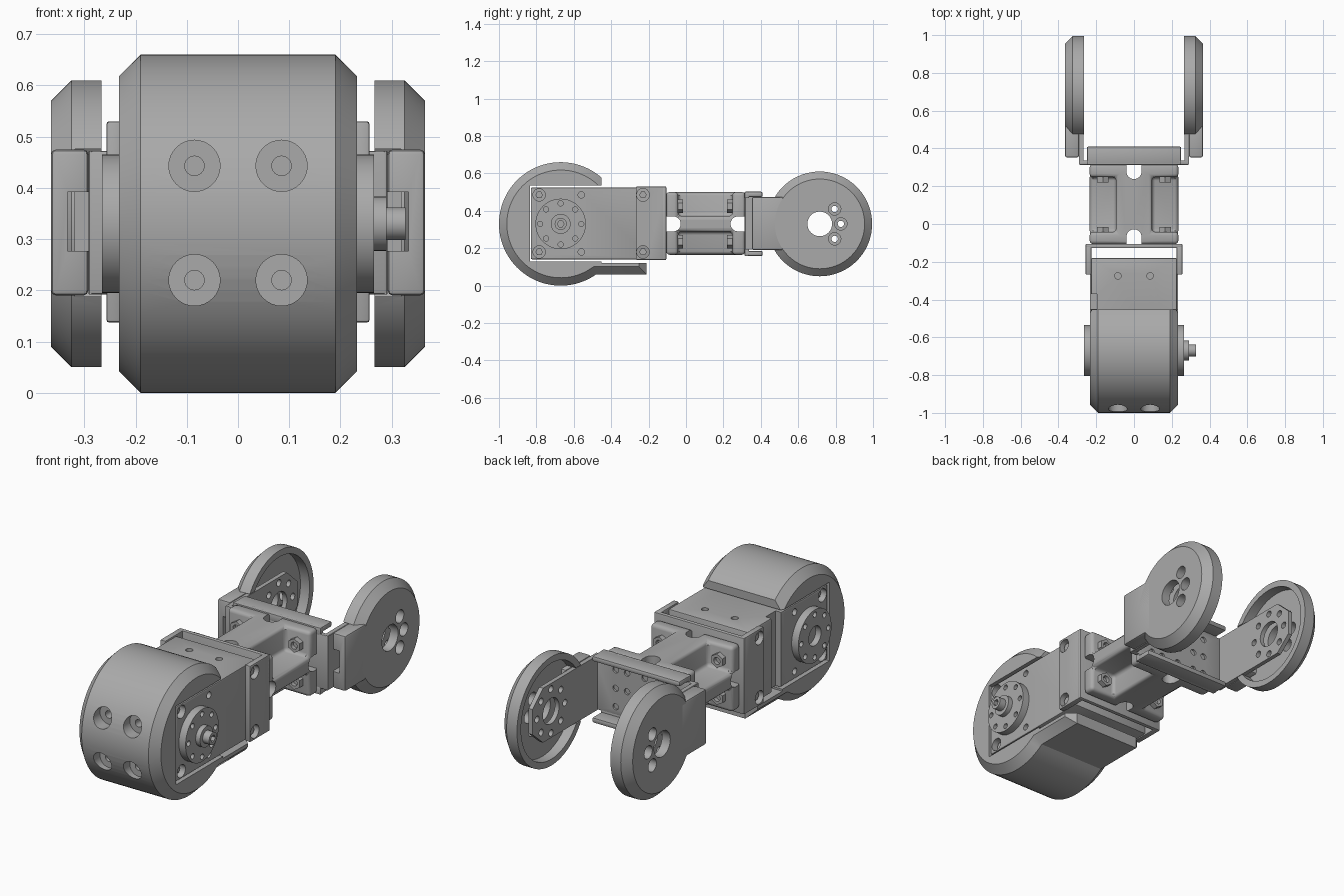
import bpy, bmesh
from math import cos, sin, pi, radians
from mathutils import Matrix, Vector

if "Cube" in bpy.data.objects:
    bpy.data.objects.remove(bpy.data.objects["Cube"])

GREY = (0.4, 0.4, 0.4, 1)
mat = bpy.data.materials.new("machined grey")
mat.use_nodes = True
mat.diffuse_color = GREY
mat.node_tree.nodes["Principled BSDF"].inputs["Base Color"].default_value = GREY
MID = 0.33           # height of the shared axis
SIDES = (-1, 1)
parts = []


def make(name, bm, part=True):
    bmesh.ops.recalc_face_normals(bm, faces=bm.faces)
    mesh = bpy.data.meshes.new(name)
    bm.to_mesh(mesh)
    bm.free()
    ob = bpy.data.objects.new(name, mesh)
    bpy.context.collection.objects.link(ob)
    if part:
        mesh.materials.append(mat)
        parts.append(ob)
    return ob


def box(name, a, b, bevel=0, part=True):
    bm = bmesh.new()
    a, b = Vector(a), Vector(b)
    size = [abs(v) for v in b - a]
    bmesh.ops.create_cube(bm, size=1, matrix=Matrix.Translation((a + b) / 2) @ Matrix.Diagonal((*size, 1)))
    if bevel:
        bmesh.ops.bevel(bm, geom=bm.edges[:], offset=bevel, segments=2, profile=0.5, affect='EDGES')
    return make(name, bm, part)


def rod(name, axis, a, b, p, q, r, n=32, part=True):
    """Cylinder from a to b along an axis; p, q are the other two coordinates in order."""
    c = [p, q]
    c.insert("xyz".index(axis), (a + b) / 2)
    turn = {"x": Matrix.Rotation(pi / 2, 4, 'Y'), "y": Matrix.Rotation(pi / 2, 4, 'X'), "z": Matrix()}[axis]
    bm = bmesh.new()
    bmesh.ops.create_cone(bm, cap_ends=True, segments=n, radius1=r, radius2=r, depth=abs(b - a),
                          matrix=Matrix.Translation(c) @ turn)
    return make(name, bm, part)


def prism(name, outline, x0, x1, chamfer, caps):
    """Extrude a y-z outline along x, with chamfered caps on the chosen sides."""
    bm = bmesh.new()
    face = bm.faces.new([bm.verts.new((x0, y, z)) for y, z in outline])
    ext = bmesh.ops.extrude_face_region(bm, geom=[face], use_keep_orig=True)
    bmesh.ops.translate(bm, vec=(x1 - x0, 0, 0), verts=[v for v in ext["geom"] if isinstance(v, bmesh.types.BMVert)])
    bmesh.ops.recalc_face_normals(bm, faces=bm.faces)
    ends = [f for f in bm.faces if any(f.normal.x * s > 0.9 for s in caps)]
    bmesh.ops.inset_region(bm, faces=ends, thickness=chamfer, depth=chamfer, use_even_offset=True)
    return make(name, bm)


def apply(ob, kind, **settings):
    mod = ob.modifiers.new(kind.lower(), kind)
    for key, value in settings.items():
        setattr(mod, key, value)
    with bpy.context.temp_override(object=ob, active_object=ob, selected_objects=[ob]):
        bpy.ops.object.modifier_apply(modifier=mod.name)


def cut(ob, cutter):
    apply(ob, 'BOOLEAN', operation='DIFFERENCE', object=cutter, solver='EXACT')
    bpy.data.objects.remove(cutter)


def cut_box(ob, a, b, bevel=0):
    cut(ob, box("cutter", a, b, bevel, False))


def drill(ob, axis, a, b, p, q, r, n=24):
    cut(ob, rod("cutter", axis, a, b, p, q, r, n, False))


# Rounded front shell with a rear tongue underneath
HUB = -0.67
start = radians(-55)
outline = [(HUB + 0.33 * cos(t), MID + 0.33 * sin(t))
           for t in (start - (2 * pi + start) * i / 72 for i in range(73))]
outline += [(-0.21, MID), (-0.21, 0.06)]
shell = prism("front_shell", outline, -0.19, 0.19, 0.042, SIDES)
cut_box(shell, (-0.4, -0.835, 0.13), (0.4, 0.1, 0.535))
cut_box(shell, (-0.4, -0.452, 0.12), (0.4, 0.1, 0.8))
for x in (-0.085, 0.085):
    for z in (0.22, 0.443):
        drill(shell, "y", -1.1, -0.93, x, z, 0.05, 32)
        drill(shell, "y", -1.1, -0.85, x, z, 0.019)

# Servo body
servo = box("servo_body", (-0.227, -0.83, 0.14), (0.227, -0.18, 0.525), 0.008)
cut_box(servo, (-0.3, -0.45, 0.1), (-0.195, -0.37, 0.6))
for x in (-0.085, 0.085):
    drill(servo, "z", 0.48, 0.6, x, -0.275, 0.017)
for s in SIDES:
    for z in (0.18, 0.485):
        drill(servo, "x", s * 0.19, s * 0.3, -0.785, z, 0.033)
        drill(servo, "x", s * 0.19, s * 0.3, -0.56, z, 0.017)
        rod("servo_screw", "x", s * 0.18, s * 0.205, -0.785, z, 0.02, 6)

# Output horns on both sides, with a stepped shaft on the left
for s in SIDES:
    horn = rod("servo_horn", "x", s * 0.2, s * 0.265, HUB, MID, 0.135, 48)
    for i in range(8):
        t = i * pi / 4
        drill(horn, "x", s * 0.24, s * 0.3, HUB + 0.11 * cos(t), MID + 0.11 * sin(t), 0.014, 16)
    if s < 0:
        drill(horn, "x", -0.235, -0.3, HUB, MID, 0.05)
rod("horn_collar", "x", 0.25, 0.29, HUB, MID, 0.053)
shaft = rod("horn_shaft", "x", 0.25, 0.327, HUB, MID, 0.032)
drill(shaft, "x", 0.3, 0.35, HUB, MID, 0.018, 6)

# U-shaped servo bracket
box("servo_bracket_base", (-0.257, -0.128, 0.137), (0.257, -0.105, 0.53), 0.006)
for s in SIDES:
    arm = box("servo_bracket_arm", (s * 0.226, -0.268, 0.137), (s * 0.257, -0.106, 0.53), 0.006)
    for z in (0.18, 0.485):
        drill(arm, "x", s * 0.2, s * 0.3, -0.23, z, 0.034)
        rod("bracket_screw", "x", s * 0.22, s * 0.24, -0.23, z, 0.02, 6)

# Cross-shaped connector block
link = box("connector_block", (-0.235, -0.106, 0.165), (0.235, 0.317, 0.5))
for s in SIDES:
    for t in SIDES:
        cut_box(link, (s * 0.095, -0.042, MID + t * 0.042), (s * 0.4, 0.248, MID + t * 0.4))
apply(link, 'BEVEL', width=0.018, segments=3, limit_method='ANGLE', angle_limit=radians(50))
for inner, outer in ((-0.068, -0.2), (0.278, 0.4)):
    drill(link, "z", 0, 0.7, 0, inner, 0.04)
    cut_box(link, (-0.04, inner, 0), (0.04, outer, 0.7))
    drill(link, "x", -0.4, 0.4, inner, MID, 0.04)
    cut_box(link, (-0.4, inner, MID - 0.04), (0.4, outer, MID + 0.04))

# Hex nuts on the walls of the pockets
for s in SIDES:
    for t in SIDES:
        for y, d in ((-0.045, 1), (0.25, -1)):
            x, z = s * 0.165, MID + t * 0.095
            nut = rod("connector_nut", "y", y, y + d * 0.03, x, z, 0.036, 6)
            drill(nut, "y", y + d * 0.01, y + d * 0.06, x, z, 0.018, 16)

# Rear fork: drilled base plate, folded flanges and two arms
base = box("fork_base", (-0.29, 0.313, 0.192), (0.29, 0.337, 0.472), 0.005)
for x in (-0.165, -0.1, 0, 0.1, 0.165):
    for z in (0.235, MID, 0.425):
        drill(base, "y", 0.327, 0.4, x, z, 0.03 if x == 0 and z == MID else 0.016, 16)
for s in SIDES:
    z = MID + s * 0.172
    box("fork_flange", (-0.25, 0.313, z), (0.25, 0.41, z - s * 0.028), 0.009)
    box("fork_web", (-0.25, 0.313, z), (0.25, 0.337, MID + s * 0.13), 0.005)

WHEEL = 0.715
small = [(WHEEL + 0.113 * cos(t), MID + 0.113 * sin(t)) for t in (-pi / 4, 0, pi / 4)]
for s in SIDES:
    arm = prism("fork_arm", [(0.315, 0.192), (0.78, 0.192), (0.865, 0.265),
                             (0.865, 0.395), (0.78, 0.472), (0.315, 0.472)],
                s * 0.268, s * 0.29, 0.002, (s,))
    drill(arm, "x", s * 0.2, s * 0.32, WHEEL, MID, 0.066, 32)
    for i in range(8):
        t = i * pi / 4
        drill(arm, "x", s * 0.2, s * 0.32, WHEEL + 0.113 * cos(t), MID + 0.113 * sin(t), 0.017, 16)

    # Round cup cover with a gap in the rim where the arm enters
    ring = [(WHEEL + 0.28 * cos(i * pi / 36), MID + 0.28 * sin(i * pi / 36)) for i in range(72)]
    cup = prism("end_cover", ring, s * 0.266, s * 0.325, 0.04, (s,))
    drill(cup, "x", s * 0.2, s * 0.318, WHEEL, MID, 0.247, 72)
    cut_box(cup, (s * 0.2, 0.3, 0.188), (s * 0.318, 0.6, 0.476))
    drill(cup, "x", s * 0.2, s * 0.45, WHEEL, MID, 0.066, 32)
    for y, z in small:
        drill(cup, "x", s * 0.2, s * 0.45, y, z, 0.033)

    # Stem joining the cover to the arm
    stem = box("cover_stem", (s * 0.292, 0.352, 0.19), (s * 0.365, 0.56, 0.475), 0.01)
    cut_box(stem, (s * 0.25, 0.3, 0.277), (s * 0.333, 0.45, 0.392))

# Smooth shading with sharp edges kept
bpy.ops.object.select_all(action='DESELECT')
for ob in parts:
    ob.select_set(True)
bpy.context.view_layer.objects.active = parts[0]
bpy.ops.object.shade_smooth_by_angle(angle=radians(30))
